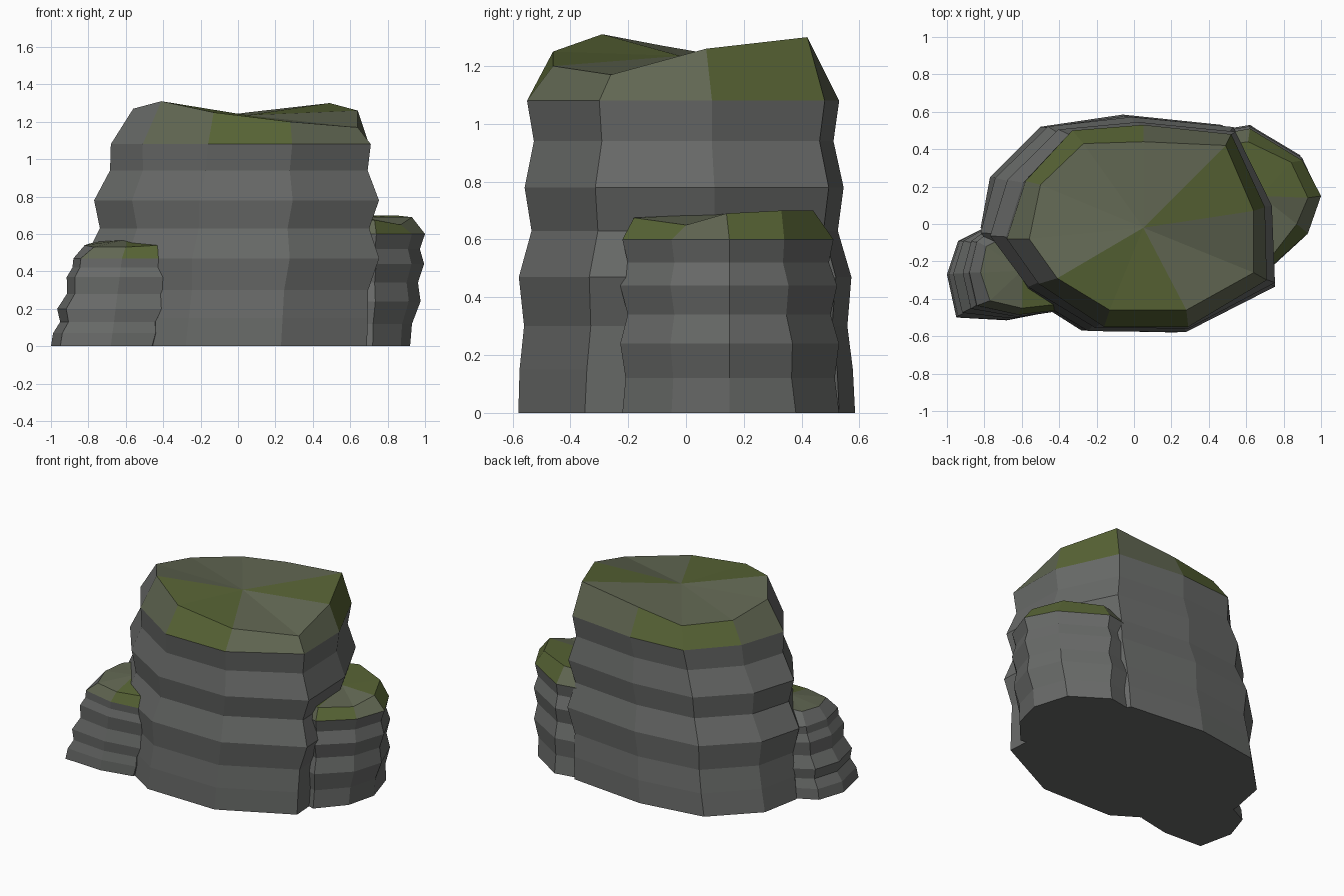
import bpy, bmesh


def material(name, rgb):
    m = bpy.data.materials.new(name)
    m.diffuse_color = (*rgb, 1)
    return m


MATS = [material("grey_stone", (0.14, 0.145, 0.14)),
        material("moss", (0.095, 0.125, 0.035)),
        material("mossy_stone", (0.12, 0.135, 0.085))]


def rock(name, base, shoulder, rim, layers, centre, peak, shoulder_mats, cap_mats):
    """Loft layered rings from base outline to shoulder, then a sloped rim and cap."""
    bm = bmesh.new()
    n, top = len(base), layers[-1][0]
    cx, cy = centre
    rings = []
    for z, sx, sy in layers:
        t = z / top
        ring = []
        for (x0, y0), (x1, y1) in zip(base, shoulder):
            x, y = x0 + (x1 - x0) * t, y0 + (y1 - y0) * t
            ring.append(bm.verts.new((cx + (x - cx) * sx, cy + (y - cy) * sy, z)))
        rings.append(ring)
    rings.append([bm.verts.new(p) for p in rim])
    bm.faces.new(rings[0])
    for k in range(len(rings) - 1):
        for i in range(n):
            j = (i + 1) % n
            f = bm.faces.new((rings[k][i], rings[k][j], rings[k + 1][j], rings[k + 1][i]))
            if k == len(rings) - 2:
                f.material_index = shoulder_mats[i]
    mid = bm.verts.new(peak)
    for i in range(n):
        f = bm.faces.new((rings[-1][i], rings[-1][(i + 1) % n], mid))
        f.material_index = cap_mats[i]
    bmesh.ops.recalc_face_normals(bm, faces=bm.faces)
    me = bpy.data.meshes.new(name)
    bm.to_mesh(me)
    bm.free()
    for m in MATS:
        me.materials.append(m)
    ob = bpy.data.objects.new(name, me)
    bpy.context.collection.objects.link(ob)
    return ob


# Large central boulder
rock("main_boulder",
     [(-.50, .52), (-.06, .585), (.47, .53), (.66, .12), (.69, -.35),
      (.23, -.58), (-.28, -.57), (-.58, -.38), (-.82, -.02), (-.77, .25)],
     [(-.33, .50), (.05, .53), (.52, .48), (.70, .09), (.71, -.30),
      (.29, -.55), (-.16, -.55), (-.51, -.32), (-.68, -.08), (-.58, .23)],
     [(-.27, .43, 1.205), (.05, .44, 1.25), (.49, .42, 1.30), (.64, .07, 1.26), (.64, -.26, 1.17),
      (.28, -.46, 1.20), (-.13, -.46, 1.25), (-.41, -.29, 1.31), (-.56, -.08, 1.27), (-.50, .21, 1.22)],
     [(0, 1, 1), (.15, 1, 1), (.30, 1.0, .98), (.47, 1.08, 1.02), (.63, 1.0, .95),
      (.78, 1.07, 1.0), (.94, .98, .95), (1.08, 1, 1)],
     (0, 0), (.05, -.02, 1.235),
     [1, 2, 1, 2, 2, 1, 2, 0, 2, 1], [2, 2, 1, 2, 2, 1, 1, 2, 2, 2])

# Low ledge on the left
rock("left_boulder",
     [(-1.0, -.27), (-.95, -.50), (-.68, -.515), (-.46, -.47),
      (-.40, -.25), (-.50, 0), (-.80, -.02), (-.94, -.09)],
     [(-.88, -.26), (-.84, -.44), (-.62, -.49), (-.36, -.46),
      (-.34, -.25), (-.46, 0), (-.74, -.01), (-.84, -.09)],
     [(-.82, -.26, .54), (-.77, -.41, .53), (-.60, -.45, .53), (-.42, -.43, .54),
      (-.38, -.25, .56), (-.48, -.05, .57), (-.69, -.07, .57), (-.79, -.12, .55)],
     [(0, 1, 1), (.07, 1.02, 1), (.13, .95, .96), (.20, 1.06, 1.0), (.28, .95, .94),
      (.37, 1.04, 1.0), (.42, .97, .95), (.47, 1, .98)],
     (-.65, -.25), (-.60, -.25, .57),
     [0, 2, 1, 1, 1, 2, 0, 0], [2, 2, 1, 1, 1, 1, 2, 2])

# Low ledge on the right
rock("right_boulder",
     [(.92, .15), (.85, .38), (.62, .53), (.45, .50),
      (.35, .15), (.50, -.15), (.72, -.22), (.87, -.05)],
     [(1.0, .15), (.90, .34), (.62, .51), (.45, .48),
      (.35, .15), (.50, -.15), (.74, -.22), (.93, -.05)],
     [(.93, .14, .69), (.84, .33, .70), (.61, .44, .70), (.48, .42, .69),
      (.40, .15, .68), (.52, -.12, .68), (.73, -.18, .675), (.87, .0, .65)],
     [(0, 1, 1), (.12, .98, .97), (.24, 1.08, 1.02), (.34, .99, .95),
      (.44, 1.05, 1.02), (.52, .95, .95), (.60, 1, 1)],
     (.65, .15), (.68, .15, .69),
     [1, 1, 2, 2, 2, 2, 1, 2], [1, 1, 1, 1, 1, 1, 2, 2])
